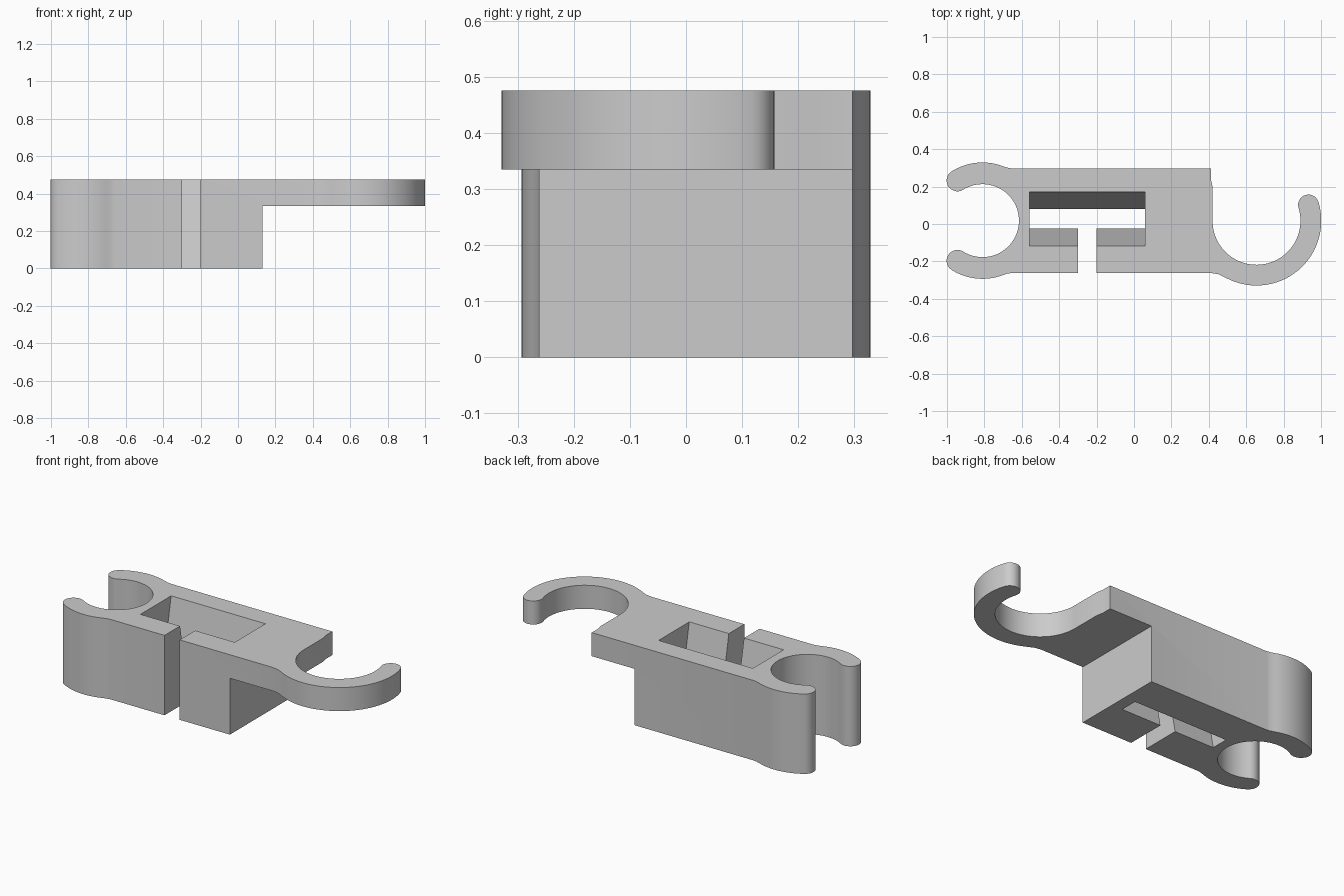
import bpy
import bmesh
from math import cos, sin, radians

if "Cube" in bpy.data.objects:
    bpy.data.objects.remove(bpy.data.objects["Cube"])

HEIGHT = 0.475
PLATE_BOTTOM = 0.335
BACK, FRONT = 0.297, -0.262


def arc(centre, radius, start, end, steps):
    """Points along a circular arc, angles in degrees."""
    angles = [radians(start + (end - start) * i / steps) for i in range(steps + 1)]
    return [(centre[0] + radius * cos(a), centre[1] + radius * sin(a)) for a in angles]


def polar(centre, radius, angle):
    return arc(centre, radius, angle, angle, 1)[0]


def loft(name, lower, upper, z0, z1):
    """Solid between two matching outlines."""
    bm = bmesh.new()
    rings = [[bm.verts.new((x, y, z)) for x, y in pts]
             for pts, z in ((lower, z0), (upper, z1))]
    bm.faces.new(rings[0][::-1])
    bm.faces.new(rings[1])
    n = len(lower)
    for i in range(n):
        j = (i + 1) % n
        bm.faces.new((rings[0][i], rings[0][j], rings[1][j], rings[1][i]))
    bmesh.ops.recalc_face_normals(bm, faces=bm.faces)
    mesh = bpy.data.meshes.new(name)
    bm.to_mesh(mesh)
    bm.free()
    obj = bpy.data.objects.new(name, mesh)
    bpy.context.collection.objects.link(obj)
    return obj


def rect(x0, x1, y0, y1):
    return [(x0, y0), (x1, y0), (x1, y1), (x0, y1)]


# Outline: two-armed claw at one end, open hook at the other
claw, claw_in, claw_out, claw_tip = (-0.81, 0.018), 0.195, 0.311, 122
hook, hook_in, hook_out, hook_tip = (0.655, 0.017), 0.235, 0.346, 377
claw_mid, claw_cap = (claw_in + claw_out) / 2, (claw_out - claw_in) / 2
hook_mid, hook_cap = (hook_in + hook_out) / 2, (hook_out - hook_in) / 2

outline = [(0.412, BACK), (-0.655, BACK), (-0.68, 0.302)]
outline += arc(claw, claw_out, 70, claw_tip, 16)
outline += arc(polar(claw, claw_mid, claw_tip), claw_cap, claw_tip, claw_tip + 180, 14)[1:-1]
outline += arc(claw, claw_in, claw_tip, -claw_tip, 56)
outline += arc(polar(claw, claw_mid, -claw_tip), claw_cap, 180 - claw_tip, 360 - claw_tip, 14)[1:-1]
outline += arc(claw, claw_out, -claw_tip, -70, 16)
outline += [(-0.68, -0.266), (-0.655, FRONT), (0.41, FRONT), (0.45, -0.268)]
outline += arc(hook, hook_out, 243, hook_tip, 36)
outline += arc(polar(hook, hook_mid, hook_tip), hook_cap, hook_tip, hook_tip + 180, 14)[1:-1]
outline += arc(hook, hook_in, hook_tip, 180, 48)
outline += [(0.42, 0.2), (0.412, 0.235)]

clip = loft("clip_body", outline, outline, 0, HEIGHT)

# Cutters: underside step, tapered slot, gap through the front wall
step = rect(0.13, 1.2, -0.6, 0.6)
gap = rect(-0.3, -0.2, -0.6, 0.03)
cutters = [
    loft("underside_cutter", step, step, -0.2, PLATE_BOTTOM),
    loft("slot_cutter", rect(-0.56, 0.06, -0.005, 0.062),
         rect(-0.56, 0.06, -0.135, 0.19), -0.095, HEIGHT + 0.095),
    loft("gap_cutter", gap, gap, -0.2, HEIGHT + 0.2),
]

bpy.context.view_layer.objects.active = clip
clip.select_set(True)
for cutter in cutters:
    cutter.hide_render = True
    mod = clip.modifiers.new(cutter.name, "BOOLEAN")
    mod.operation = "DIFFERENCE"
    mod.solver = "EXACT"
    mod.object = cutter
    bpy.ops.object.modifier_apply(modifier=mod.name)
    bpy.data.objects.remove(cutter)

# Single grey plastic
grey = bpy.data.materials.new("grey_plastic")
grey.use_nodes = True
colour = (0.6, 0.6, 0.6, 1)
grey.diffuse_color = colour
grey.node_tree.nodes["Principled BSDF"].inputs["Base Color"].default_value = colour
clip.data.materials.clear()
clip.data.materials.append(grey)

bpy.ops.object.shade_smooth_by_angle(angle=radians(30))
